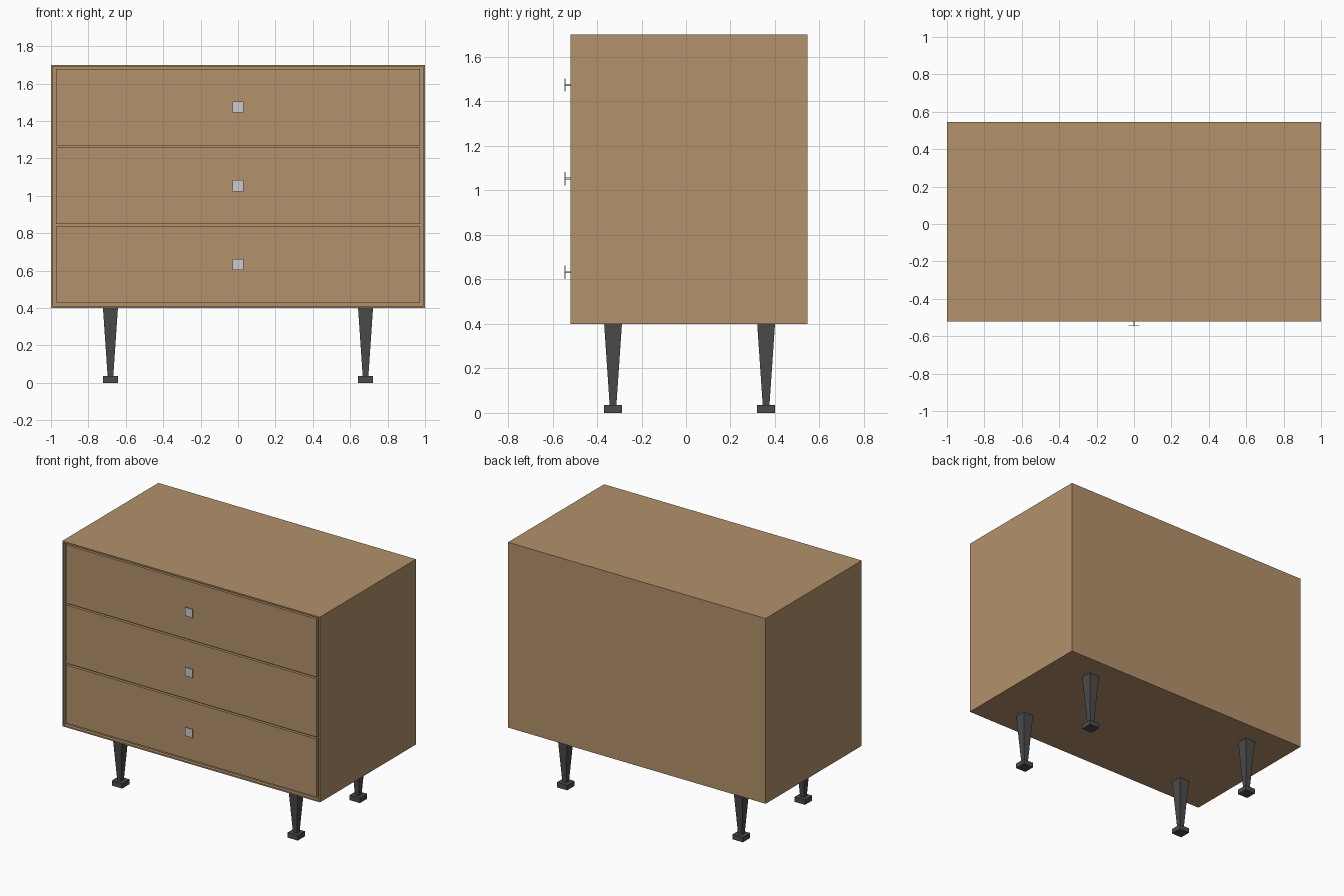
import bpy, bmesh
from mathutils import Vector

if "Cube" in bpy.data.objects:
    bpy.data.objects.remove(bpy.data.objects["Cube"])

def material(name, rgb):
    m = bpy.data.materials.new(name)
    m.diffuse_color = (*rgb, 1)
    m.use_nodes = True
    m.node_tree.nodes["Principled BSDF"].inputs["Base Color"].default_value = m.diffuse_color
    return m

wood = material("wood", (0.45, 0.285, 0.147))
dark = material("dark_metal", (0.07, 0.07, 0.07))

def finish(name, bm, mat=None):
    bmesh.ops.recalc_face_normals(bm, faces=bm.faces)
    me = bpy.data.meshes.new(name)
    bm.to_mesh(me)
    bm.free()
    ob = bpy.data.objects.new(name, me)
    bpy.context.collection.objects.link(ob)
    if mat:
        me.materials.append(mat)
    return ob

def add_box(bm, lo, hi):
    lo, hi = Vector(lo), Vector(hi)
    verts = bmesh.ops.create_cube(bm, size=1)["verts"]
    for v in verts:
        v.co = (lo + hi) / 2 + v.co * (hi - lo)
    return verts

FRONT, BACK = -0.52, 0.545

# cabinet body with a shallow recess behind a thin front frame
bm = bmesh.new()
add_box(bm, (-1, FRONT, 0.4), (1, BACK, 1.7))
bm.normal_update()
face = min(bm.faces, key=lambda f: f.calc_center_median().y)
bmesh.ops.inset_region(bm, faces=[face], thickness=0.014)
ret = bmesh.ops.extrude_discrete_faces(bm, faces=[face])
bmesh.ops.translate(bm, verts=ret["faces"][0].verts, vec=(0, 0.022, 0))
finish("cabinet_body", bm, wood)

for i in range(3):
    z = 0.632 + i * 0.421
    # drawer front
    bm = bmesh.new()
    add_box(bm, (-0.972, FRONT + 0.003, z - 0.204), (0.972, FRONT + 0.024, z + 0.204))
    finish(f"drawer_front_{i + 1}", bm, wood)
    # handle: square plate on a thin stem
    bm = bmesh.new()
    add_box(bm, (-0.029, -0.545, z - 0.03), (0.029, -0.542, z + 0.03))
    add_box(bm, (-0.004, -0.542, z - 0.004), (0.004, FRONT + 0.005, z + 0.004))
    finish(f"handle_{i + 1}", bm)

# tapered square legs with square feet
for side, x in (("left", -0.682), ("right", 0.682)):
    for end, y in (("front", -0.328), ("back", 0.36)):
        bm = bmesh.new()
        add_box(bm, (x - 0.04, y - 0.04, 0), (x + 0.04, y + 0.04, 0.035))
        for v in add_box(bm, (x - 0.04, y - 0.04, 0.035), (x + 0.04, y + 0.04, 0.4)):
            if v.co.z < 0.1:
                v.co.x = x + (v.co.x - x) * 0.38
                v.co.y = y + (v.co.y - y) * 0.38
        finish(f"{end}_{side}_leg", bm, dark)
